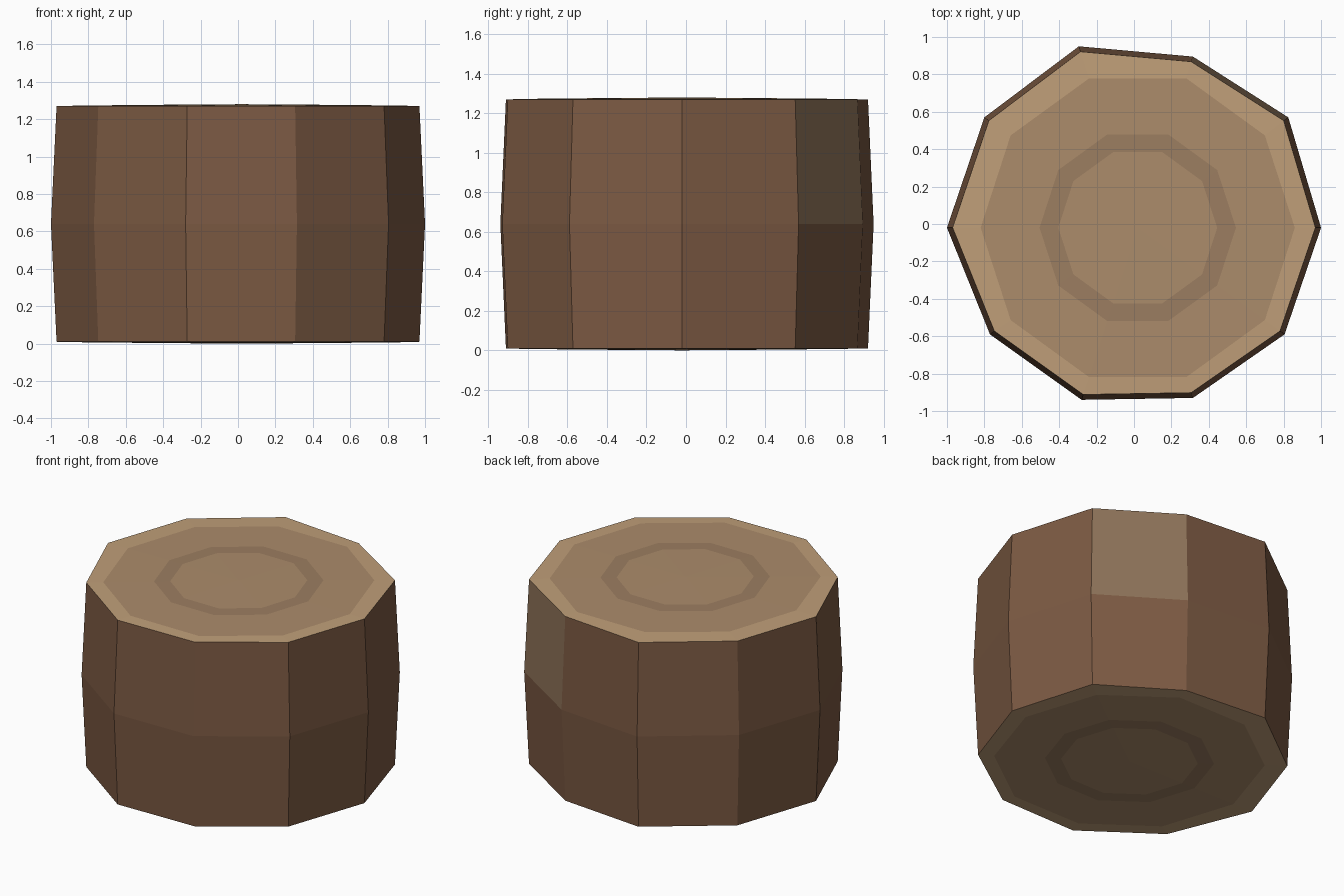
import bpy, bmesh
from math import cos, sin, tau

if "Cube" in bpy.data.objects:
    bpy.data.objects.remove(bpy.data.objects["Cube"])

N = 10
H = 1.28
CENTRE = (0.02, -0.02)
# Irregular ten-sided outline at the widest point
OUTLINE = [(1.0, -.02), (.825, .57), (.315, .895), (-.295, .95), (-.80, .57),
           (-1.0, -.02), (-.77, -.59), (-.28, -.94), (.315, -.93), (.805, -.59)]
RIM = [(x * .97, y * .97) for x, y in OUTLINE]


def material(name, rgb):
    m = bpy.data.materials.new(name)
    m.diffuse_color = [((c / 255 + .055) / 1.055) ** 2.4 for c in rgb] + [1]
    m.use_nodes = True
    m.node_tree.nodes["Principled BSDF"].inputs["Base Color"].default_value = m.diffuse_color
    return m


bark = material("bark", (124, 90, 67))
pale_bark = material("pale_bark", (140, 114, 88))
rim_wood = material("rim_wood", (192, 159, 121))
wood = material("cut_wood", (172, 140, 107))
ring_wood = material("ring_wood", (156, 126, 97))


def circle(r):
    return [(CENTRE[0] + r * cos(tau * i / N), CENTRE[1] + r * sin(tau * i / N))
            for i in range(N)]


def finish(bm, name, mats):
    me = bpy.data.meshes.new(name)
    bm.to_mesh(me)
    bm.free()
    for m in mats:
        me.materials.append(m)
    ob = bpy.data.objects.new(name, me)
    bpy.context.collection.objects.link(ob)


def add_loop(bm, pts, z):
    return [bm.verts.new((x, y, z)) for x, y in pts]


def bridge(bm, a, b, mat, flip=False):
    faces = []
    for i in range(N):
        j = (i + 1) % N
        q = [a[i], a[j], b[j], b[i]]
        f = bm.faces.new(q[::-1] if flip else q)
        f.material_index = mat
        faces.append(f)
    return faces


# Bulging bark wall, with one paler patch on the back right
bm = bmesh.new()
low, mid, high = (add_loop(bm, p, z) for p, z in
                  ((RIM, .01), (OUTLINE, H / 2), (RIM, H - .01)))
bridge(bm, low, mid, 0)
bridge(bm, mid, high, 0)[1].material_index = 1
finish(bm, "bark_wall", [bark, pale_bark])


# Cut ends: slightly domed discs with coloured growth rings
def cut_end(name, z, s):
    bm = bmesh.new()
    prev = add_loop(bm, RIM, z - s * .01)
    for r, drop, mat in ((.84, .007, 0), (.525, .004, 1), (.425, .003, 2)):
        loop = add_loop(bm, circle(r), z - s * drop)
        bridge(bm, prev, loop, mat, s < 0)
        prev = loop
    tip = bm.verts.new((*CENTRE, z))
    for i in range(N):
        t = [prev[i], prev[(i + 1) % N], tip]
        bm.faces.new(t if s > 0 else t[::-1]).material_index = 1
    finish(bm, name, [rim_wood, wood, ring_wood])


cut_end("top_cut_end", H, 1)
cut_end("bottom_cut_end", 0, -1)
